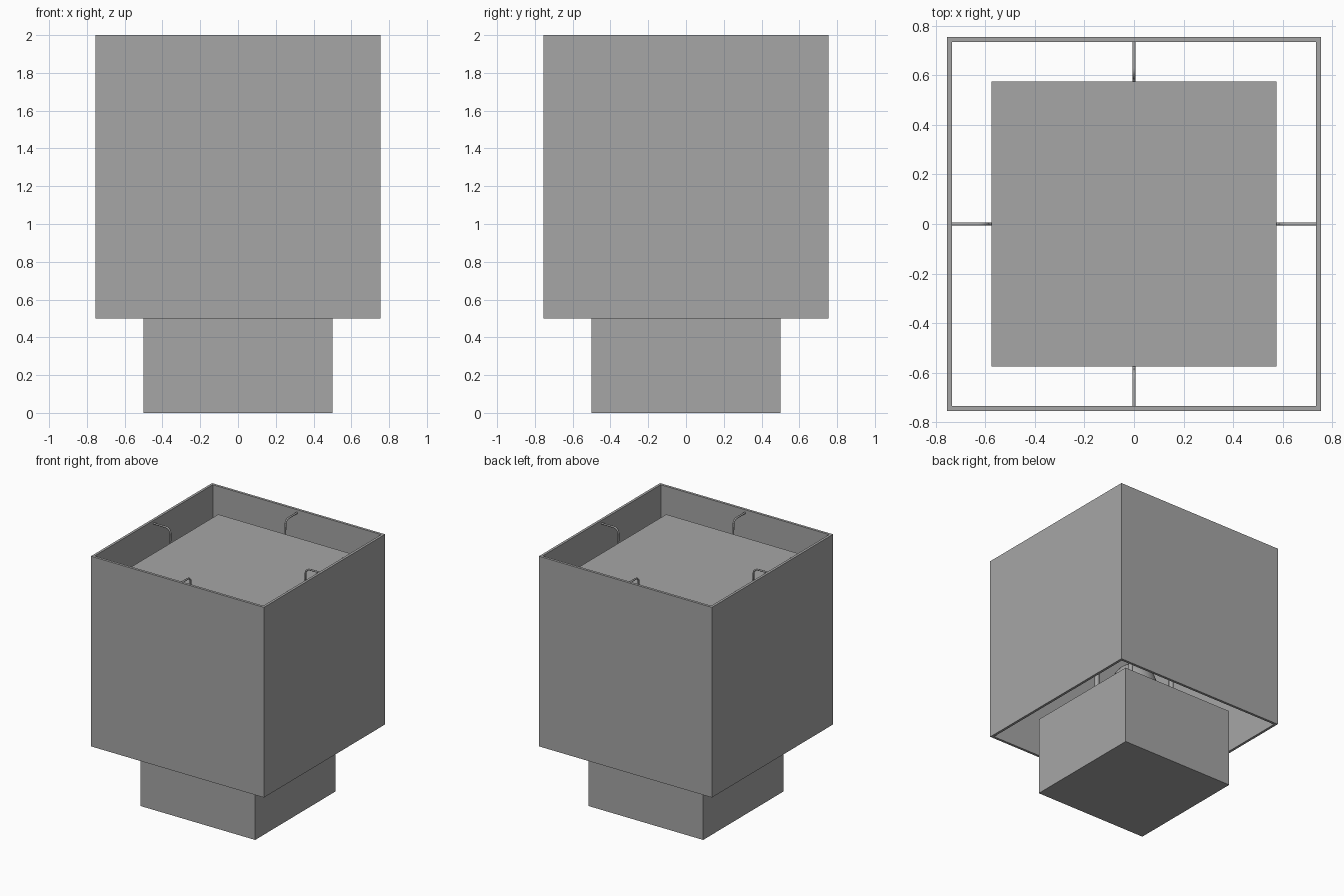
import bpy
import math
from mathutils import Vector

cube = bpy.data.objects.get("Cube")
if cube:
    bpy.data.objects.remove(cube, do_unlink=True)

grey = bpy.data.materials.new("plain grey")
grey.use_nodes = True
colour = (0.38, 0.38, 0.38, 1)
grey.diffuse_color = colour
grey.node_tree.nodes["Principled BSDF"].inputs["Base Color"].default_value = colour

SHADE = 0.755      # half width of the shade
WALL = 0.02
SHADE_LOW, SHADE_TOP = 0.5, 2.0
BASE_TOP = 0.63
PLATE_LOW, PLATE_TOP = 1.85, 1.87


def finish(obj, name):
    obj.name = name
    obj.data.materials.append(grey)
    return obj


def box(name, half, low, high):
    """Square block centred on the z axis."""
    bpy.ops.mesh.primitive_cube_add(size=1, location=(0, 0, (low + high) / 2))
    obj = bpy.context.object
    obj.scale = (2 * half, 2 * half, high - low)
    bpy.ops.object.transform_apply(location=False, rotation=False)
    return finish(obj, name)


def rod(name, x, y, radius, low, high):
    bpy.ops.mesh.primitive_cylinder_add(vertices=16, radius=radius, depth=high - low,
                                        location=(x, y, (low + high) / 2))
    bpy.ops.object.shade_smooth_by_angle()
    return finish(bpy.context.object, name)


# Solid square foot and the plate under the rim
box("base", 0.5, 0, BASE_TOP)
box("top_plate", 0.575, PLATE_LOW, PLATE_TOP)

# Shade: four walls, open at both ends
shade = box("shade", SHADE, SHADE_LOW, SHADE_TOP)
cutter = box("shade_cutter", SHADE - WALL, SHADE_LOW - 0.1, SHADE_TOP + 0.1)
cut = shade.modifiers.new("hollow", "BOOLEAN")
cut.operation = "DIFFERENCE"
cut.solver = "EXACT"
cut.object = cutter
bpy.context.view_layer.objects.active = shade
bpy.ops.object.modifier_apply(modifier=cut.name)
bpy.data.objects.remove(cutter, do_unlink=True)

# Bent wire hooks carrying the plate from the middle of each wall
hook_r, hook_z, bend = 0.59, 1.975, 0.04
arc = [(hook_r + bend - bend * math.sin(a), hook_z - bend + bend * math.cos(a))
       for a in (math.radians(d) for d in range(0, 91, 15))]
profile = [(SHADE - WALL / 2, hook_z)] + arc + [(hook_r, PLATE_LOW - 0.008), (0.5, PLATE_LOW - 0.008)]
for side, turn in (("left", 0), ("back", 90), ("right", 180), ("front", 270)):
    curve = bpy.data.curves.new(side + "_hook", "CURVE")
    curve.dimensions = "3D"
    curve.bevel_depth = 0.007
    curve.bevel_resolution = 2
    curve.use_fill_caps = True
    line = curve.splines.new("POLY")
    line.points.add(len(profile) - 1)
    for point, (r, z) in zip(line.points, profile):
        point.co = (*Vector((r, 0, z)), 1)
    hook = bpy.data.objects.new(side + "_hook", curve)
    hook.rotation_euler.z = math.radians(turn)
    bpy.context.collection.objects.link(hook)
    finish(hook, side + "_hook")

# Posts from the base up to the plate
for x in (-0.195, 0.195):
    for y in (-0.195, 0.195):
        name = ("left" if x > 0 else "right") + ("_back" if y > 0 else "_front") + "_post"
        rod(name, x, y, 0.018, BASE_TOP, PLATE_LOW)

# Bulb and its socket
rod("bulb_socket", 0, 0, 0.07, BASE_TOP, 0.75)
bpy.ops.mesh.primitive_uv_sphere_add(segments=32, ring_count=16, radius=0.17, location=(0, 0, 0.88))
bpy.ops.object.shade_smooth()
finish(bpy.context.object, "bulb")
